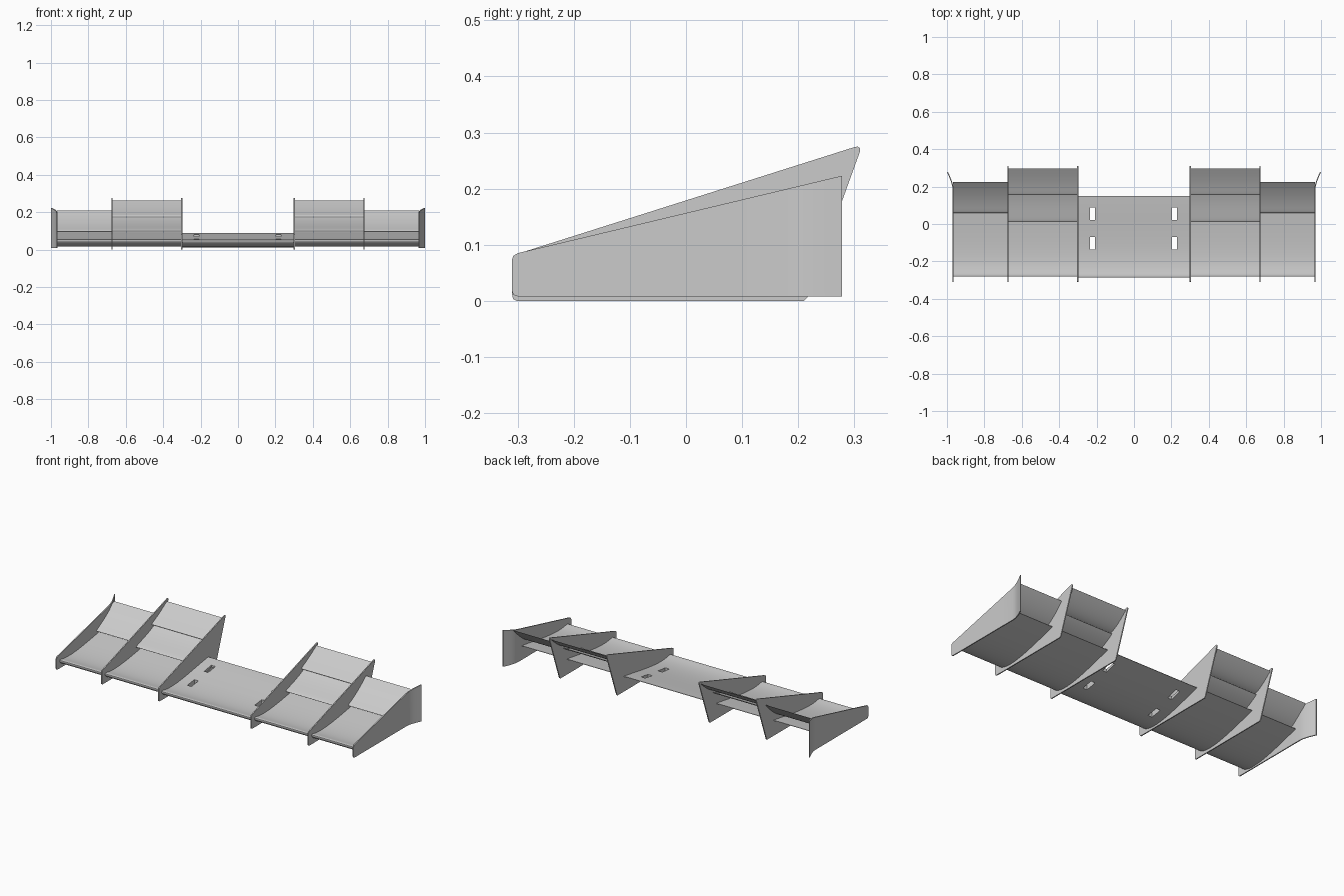
import bpy, bmesh, math
from mathutils import Vector
from mathutils.geometry import interpolate_bezier

if "Cube" in bpy.data.objects:
    bpy.data.objects.remove(bpy.data.objects["Cube"])


def finish(name, bm, smooth=True):
    bmesh.ops.recalc_face_normals(bm, faces=bm.faces)
    mesh = bpy.data.meshes.new(name)
    bm.to_mesh(mesh)
    bm.free()
    ob = bpy.data.objects.new(name, mesh)
    bpy.context.collection.objects.link(ob)
    bpy.ops.object.select_all(action='DESELECT')
    ob.select_set(True)
    bpy.context.view_layer.objects.active = ob
    if smooth:
        bpy.ops.object.shade_smooth_by_angle(angle=math.radians(35))
    return ob


def extrude_x(name, profile, x0, x1):
    """Closed (y, z) outline swept along x."""
    bm = bmesh.new()
    a = [bm.verts.new((x0, y, z)) for y, z in profile]
    b = [bm.verts.new((x1, y, z)) for y, z in profile]
    bm.faces.new(a)
    bm.faces.new(b[::-1])
    n = len(a)
    for i in range(n):
        j = (i + 1) % n
        bm.faces.new((a[i], a[j], b[j], b[i]))
    return finish(name, bm)


def aerofoil(controls, half, n=28):
    """Cambered section: bezier camber line plus a thickness falloff."""
    pts = interpolate_bezier(*[Vector((y, z, 0)) for y, z in controls], 4 * n + 1)
    upper, lower = [], []
    for i in range(n + 1):
        u = (1 - math.cos(math.pi * i / n)) / 2
        k = min(4 * n, round(u * 4 * n))
        u = k / (4 * n)
        t = pts[min(k + 1, 4 * n)] - pts[max(k - 1, 0)]
        nrm = Vector((-t.y, t.x, 0)).normalized()
        h = half * (2.969 * math.sqrt(u) - 1.26 * u - 3.516 * u**2
                    + 2.843 * u**3 - 0.96 * u**4)
        upper.append(pts[k] + nrm * h)
        lower.append(pts[k] - nrm * h)
    return [(p.x, p.y) for p in upper + lower[:0:-1]]


main = aerofoil([(-.28, .055), (-.215, 0), (0, .06), (.15, .09)], .017)
centre = aerofoil([(-.285, .052), (-.215, -.006), (0, .058), (.15, .088)], .017)
flap_lower = aerofoil([(.01, .1), (.06, .11), (.13, .135), (.185, .17)], .007)
flap_upper = aerofoil([(.155, .178), (.2, .19), (.25, .225), (.296, .261)], .007)
flap_outer = aerofoil([(.06, .097), (.11, .112), (.17, .155), (.225, .21)], .007)

# Centre plane with four mounting slots
plane = extrude_x("centre_plane", centre, -.3, .3)
bm = bmesh.new()
for x in (-.222, .217):
    for y in (.055, -.103):
        r = bmesh.ops.create_cube(bm, size=1)
        bmesh.ops.scale(bm, vec=(.027, .066, .4), verts=r["verts"])
        bmesh.ops.translate(bm, vec=(x, y, .05), verts=r["verts"])
cutter = finish("slot_cutter", bm, False)
cutter.hide_render = True
mod = plane.modifiers.new("slots", 'BOOLEAN')
mod.operation = 'DIFFERENCE'
mod.solver = 'EXACT'
mod.object = cutter
bpy.context.view_layer.objects.active = plane
bpy.ops.object.modifier_apply(modifier=mod.name)
bpy.data.objects.remove(cutter)

fence = [(-.31, .012), (-.308, .003), (-.302, 0), (.21, 0), (.216, .006),
         (.31, .266), (.31, .272), (.306, .275), (.3, .274),
         (-.3, .084), (-.307, .08), (-.31, .073)]


def endplate(name, s):
    """Thin plate that flares outward at its rear edge."""
    bm = bmesh.new()
    stations = [(-.31, .018, .073), (-.308, .011, .08), (-.3, .008, .085)]
    for y in (-.1, .1, .18, .2, .21, .22, .235, .255, .278):
        stations.append((y, .008, .085 + (y + .3) * .138 / .578))
    rings = []
    for y, z0, z1 in stations:
        f = max(0, y - .18) / .098
        x = .967 + .03 * (f * f * (1.6 - .6 * f))
        rings.append([bm.verts.new((s * px, y, pz)) for px, pz in
                      ((x - .003, z0), (x + .003, z0), (x + .003, z1), (x - .003, z1))])
    bm.faces.new(rings[0])
    bm.faces.new(rings[-1])
    for a, b in zip(rings, rings[1:]):
        for i in range(4):
            j = (i + 1) % 4
            bm.faces.new((a[i], a[j], b[j], b[i]))
    return finish(name, bm)


# Side sections, mirrored left and right
for side, s in (("right", 1), ("left", -1)):
    for part, prof, a, b in (
            ("inner_main_plane", main, .3, .672),
            ("inner_lower_flap", flap_lower, .3, .672),
            ("inner_upper_flap", flap_upper, .3, .672),
            ("outer_main_plane", main, .672, .967),
            ("outer_flap", flap_outer, .672, .967),
            ("inner_fence", fence, .298, .304),
            ("outer_fence", fence, .67, .676)):
        extrude_x(f"{side}_{part}", prof, s * a, s * b)
    endplate(f"{side}_endplate", s)
